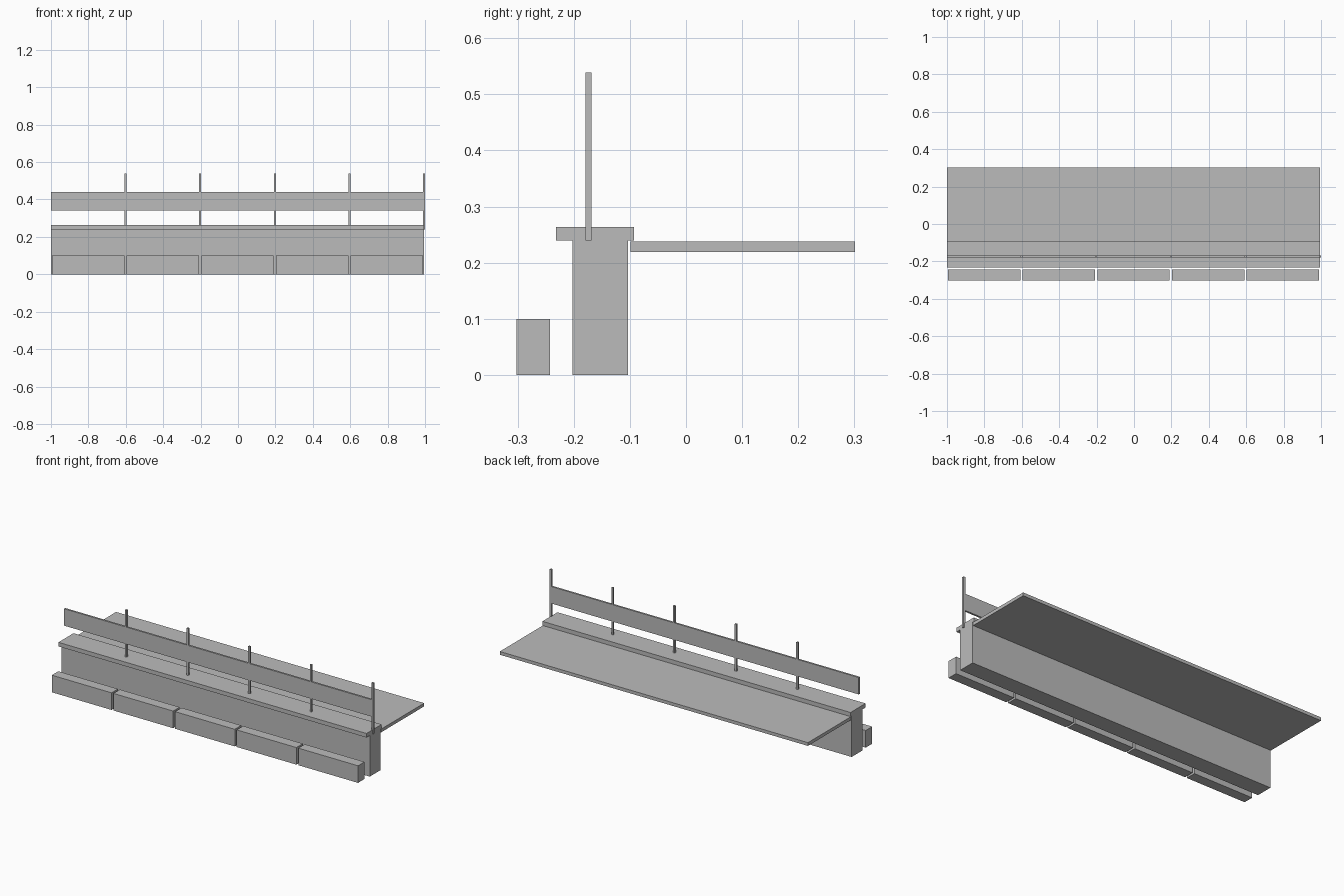
import bpy

cube = bpy.data.objects.get("Cube")
if cube:
    bpy.data.objects.remove(cube, do_unlink=True)

GREY = (0.5, 0.5, 0.5, 1.0)
concrete = bpy.data.materials.new("plain_grey")
concrete.use_nodes = True
concrete.diffuse_color = GREY
concrete.node_tree.nodes["Principled BSDF"].inputs["Base Color"].default_value = GREY

BAY = 0.3989          # spacing of posts and kerb blocks
MODULE = BAY / 2      # width of one wall and deck module
LEFT_END = -1.0


def box_row(name, x, y, z, step, count):
    """A box spanning the given (min, max) ranges, repeated along x."""
    bpy.ops.mesh.primitive_cube_add(size=1)
    ob = bpy.context.object
    ob.name = name
    spans = (x, y, z)
    for v in ob.data.vertices:
        v.co = [lo if c < 0 else hi for c, (lo, hi) in zip(v.co, spans)]
    ob.data.materials.append(concrete)
    row = ob.modifiers.new("row", "ARRAY")
    row.count = count
    row.use_relative_offset = False
    row.use_constant_offset = True
    row.constant_offset_displace = (step, 0, 0)
    return ob


# Continuous parts, made of ten equal modules
module_x = (LEFT_END, LEFT_END + MODULE)
for name, y, z in (
    ("retaining_wall", (-0.202, -0.103), (0.0, 0.24)),
    ("wall_cap", (-0.232, -0.093), (0.24, 0.264)),
    ("deck_slab", (-0.099, 0.301), (0.219, 0.238)),
    ("rail_board", (-0.179, -0.168), (0.341, 0.44)),
):
    box_row(name, module_x, y, z, MODULE, 10)

# Railing posts at the right end of every bay
post_x = LEFT_END + BAY
box_row("railing_posts", (post_x - 0.0055, post_x + 0.0055),
        (-0.179, -0.168), (0.24, 0.539), BAY, 5)

# Low kerb blocks in front, with a small gap between them
GAP = 0.006
box_row("kerb_blocks", (LEFT_END + GAP, LEFT_END + BAY - GAP),
        (-0.302, -0.242), (0.0, 0.1), BAY, 5)
